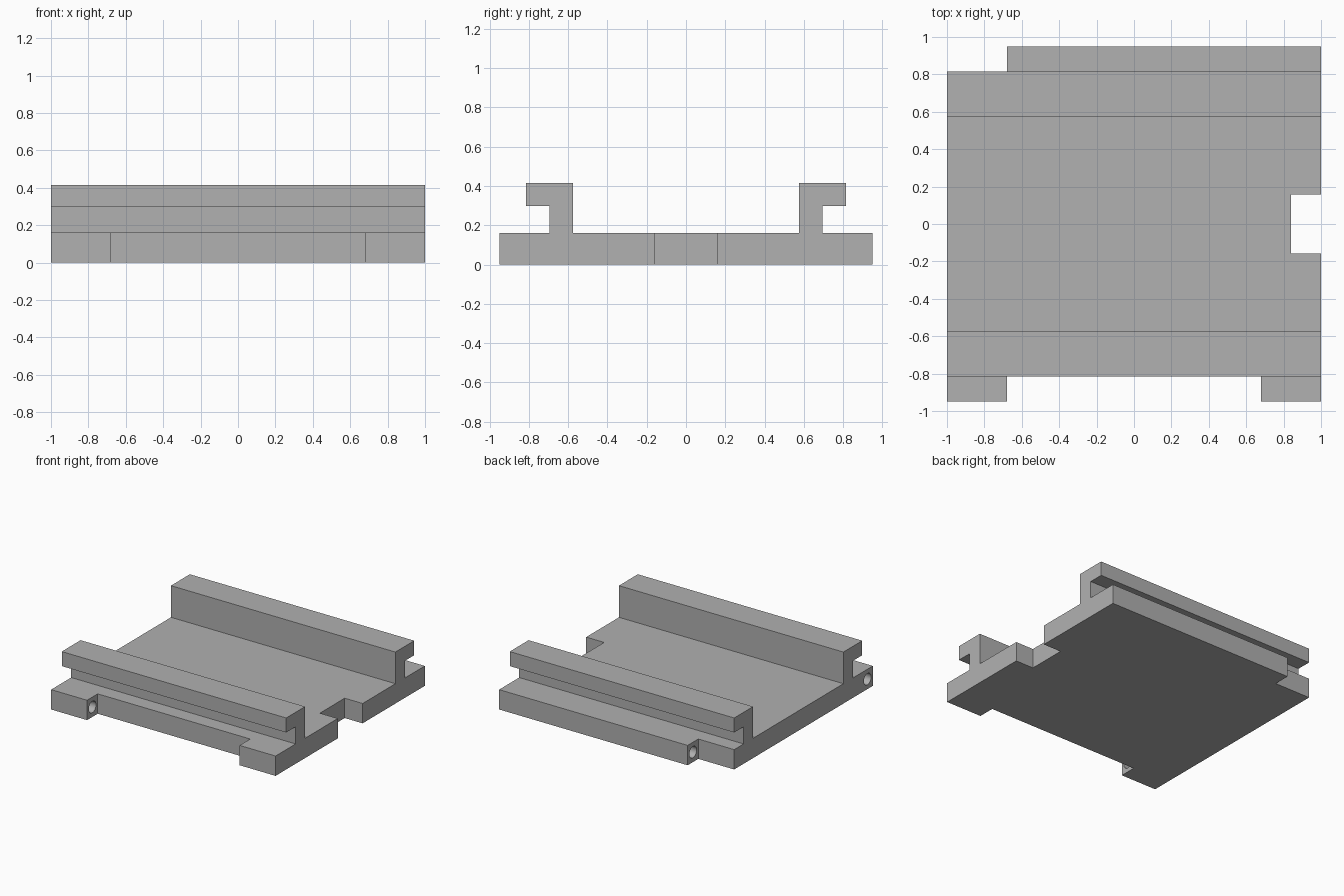
import bpy, bmesh, math
from mathutils import Matrix, Vector

cube = bpy.data.objects.get("Cube")
if cube:
    bpy.data.objects.remove(cube, do_unlink=True)

# Overall sizes
HALF_X, HALF_Y = 1.0, 0.95
BASE_Z, LIP_Z, TOP_Z = 0.16, 0.298, 0.415
RAIL_OUT, RAIL_WEB, RAIL_IN = 0.815, 0.695, 0.575
TAB_X = 0.68
HOLE_Y, HOLE_Z, HOLE_R = 0.882, 0.08, 0.046

grey = bpy.data.materials.new("Light Grey")
grey.use_nodes = True
colour = (0.44, 0.44, 0.44, 1)
grey.diffuse_color = colour
grey.node_tree.nodes["Principled BSDF"].inputs["Base Color"].default_value = colour


def make_object(name, bm):
    bmesh.ops.recalc_face_normals(bm, faces=bm.faces)
    mesh = bpy.data.meshes.new(name)
    bm.to_mesh(mesh)
    bm.free()
    mesh.materials.append(grey)
    obj = bpy.data.objects.new(name, mesh)
    bpy.context.collection.objects.link(obj)
    return obj


def box(name, x0, x1, y0, y1, z0, z1):
    bm = bmesh.new()
    size = Matrix.Diagonal((x1 - x0, y1 - y0, z1 - z0, 1))
    centre = Vector((x0 + x1, y0 + y1, z0 + z1)) / 2
    bmesh.ops.create_cube(bm, size=1, matrix=Matrix.Translation(centre) @ size)
    return make_object(name, bm)


def rod(name, x0, x1, y):
    bm = bmesh.new()
    place = Matrix.Translation(((x0 + x1) / 2, y, HOLE_Z)) @ Matrix.Rotation(math.pi / 2, 4, "Y")
    bmesh.ops.create_cone(bm, cap_ends=True, segments=32, radius1=HOLE_R,
                          radius2=HOLE_R, depth=x1 - x0, matrix=place)
    return make_object(name, bm)


# Base plate with two overhanging rails: half profile, mirrored and extruded along x
half = [(HALF_Y, 0), (HALF_Y, BASE_Z), (RAIL_WEB, BASE_Z), (RAIL_WEB, LIP_Z),
        (RAIL_OUT, LIP_Z), (RAIL_OUT, TOP_Z), (RAIL_IN, TOP_Z), (RAIL_IN, BASE_Z)]
profile = half + [(-y, z) for y, z in reversed(half)]
bm = bmesh.new()
end = bm.faces.new([bm.verts.new((-HALF_X, y, z)) for y, z in profile])
extruded = bmesh.ops.extrude_face_region(bm, geom=[end], use_keep_orig=True)
moved = [v for v in extruded["geom"] if isinstance(v, bmesh.types.BMVert)]
bmesh.ops.translate(bm, verts=moved, vec=(2 * HALF_X, 0, 0))
body = make_object("railed_base_plate", bm)

# Notches in the plate edges, and the pin holes along x
cutters = [
    box("front_recess_cutter", -TAB_X, TAB_X, -1.1, -RAIL_OUT, -0.1, 0.25),
    box("back_corner_cutter", -1.1, -TAB_X, RAIL_OUT, 1.1, -0.1, 0.25),
    box("side_notch_cutter", 0.84, 1.1, -0.158, 0.158, -0.1, 0.25),
    rod("front_tab_hole_cutter", -1.1, -0.5, -HOLE_Y),
    rod("back_strip_hole_cutter", -0.8, -0.36, HOLE_Y),
]
bpy.context.view_layer.objects.active = body
for cutter in cutters:
    cut = body.modifiers.new(cutter.name, "BOOLEAN")
    cut.operation = "DIFFERENCE"
    cut.solver = "EXACT"
    cut.object = cutter
    bpy.ops.object.modifier_apply(modifier=cut.name)
    bpy.data.objects.remove(cutter, do_unlink=True)

# Smooth hole walls, sharp edges elsewhere
bpy.ops.object.select_all(action="DESELECT")
body.select_set(True)
bpy.ops.object.shade_smooth_by_angle(angle=math.radians(30))
